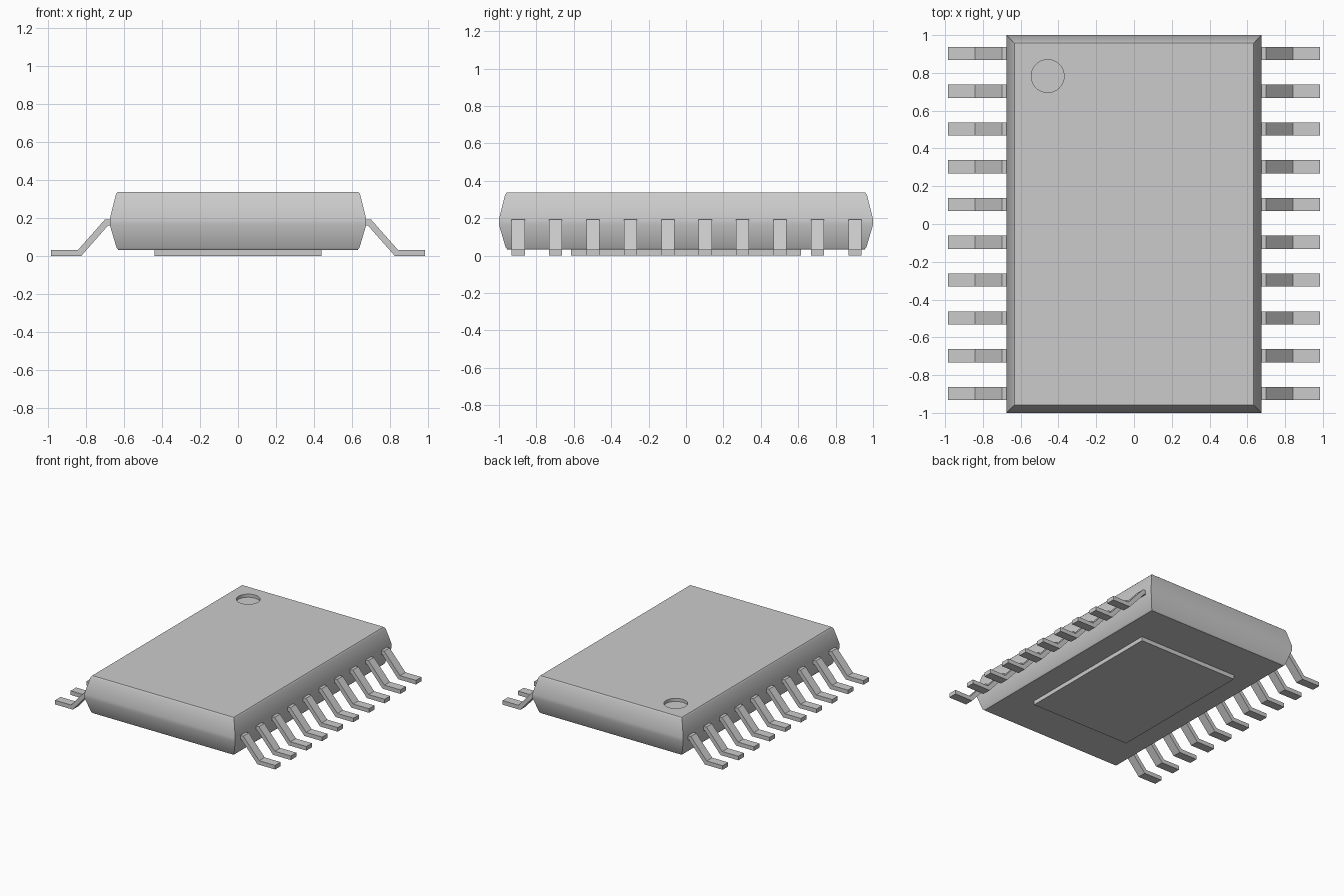
import bpy
import bmesh

if "Cube" in bpy.data.objects:
    bpy.data.objects.remove(bpy.data.objects["Cube"])

HALF_X, HALF_Y = 0.675, 1.0
BOTTOM, TOP = 0.033, 0.337
THICK = 0.033

# One plain grey for the whole package
grey = bpy.data.materials.new("plain_grey")
grey.use_nodes = True
colour = (0.6, 0.6, 0.6, 1)
grey.diffuse_color = colour
grey.node_tree.nodes["Principled BSDF"].inputs["Base Color"].default_value = colour


def add_object(name, bm):
    bmesh.ops.recalc_face_normals(bm, faces=bm.faces)
    mesh = bpy.data.meshes.new(name)
    bm.to_mesh(mesh)
    bm.free()
    mesh.materials.append(grey)
    obj = bpy.data.objects.new(name, mesh)
    bpy.context.collection.objects.link(obj)
    return obj


def activate(obj):
    bpy.ops.object.select_all(action="DESELECT")
    obj.select_set(True)
    bpy.context.view_layer.objects.active = obj


# Body: stacked rectangular rings given as (height, inset)
def build_body():
    bm = bmesh.new()
    levels = [(BOTTOM, 0.045), (0.043, 0.036), (0.165, 0.0),
              (0.195, 0.0), (0.327, 0.033), (TOP, 0.042)]
    rings = []
    for z, inset in levels:
        x, y = HALF_X - inset, HALF_Y - inset
        rings.append([bm.verts.new((sx * x, sy * y, z))
                      for sx, sy in ((-1, -1), (1, -1), (1, 1), (-1, 1))])
    for low, high in zip(rings, rings[1:]):
        for i in range(4):
            j = (i + 1) % 4
            bm.faces.new((low[i], low[j], high[j], high[i]))
    bm.faces.new(rings[0])
    bm.faces.new(rings[-1])
    return add_object("body", bm)


body = build_body()

# Shallow round index recess sunk into the top
bpy.ops.mesh.primitive_cylinder_add(vertices=48, radius=0.087, depth=0.05,
                                    location=(-0.457, 0.783, TOP))
cutter = bpy.context.object
cutter.name = "recess_cutter"
cutter.hide_render = True
cutter.data.materials.append(grey)
cut = body.modifiers.new("index_recess", "BOOLEAN")
cut.operation = "DIFFERENCE"
cut.solver = "EXACT"
cut.object = cutter
activate(body)
bpy.ops.object.modifier_apply(modifier=cut.name)
bpy.data.objects.remove(cutter)
bpy.ops.object.shade_smooth_by_angle(angle=0.5)

# Thermal pad under the body
bm = bmesh.new()
bmesh.ops.create_cube(bm, size=1)
pad_height = BOTTOM + 0.01
for v in bm.verts:
    v.co = (v.co.x * 0.88, v.co.y * 1.23, (v.co.z + 0.5) * pad_height)
add_object("thermal_pad", bm)


# Gull-wing lead: side profile extruded across its width
def build_lead(name, side, y, width=0.07):
    profile = [(0.62, 0.193), (0.7, 0.193), (0.842, THICK), (0.985, THICK),
               (0.985, 0.0), (0.826, 0.0), (0.685, 0.16), (0.62, 0.16)]
    bm = bmesh.new()
    face = bm.faces.new([bm.verts.new((side * x, y - width / 2, z))
                         for x, z in profile])
    result = bmesh.ops.extrude_face_region(bm, geom=[face])
    moved = [g for g in result["geom"] if isinstance(g, bmesh.types.BMVert)]
    bmesh.ops.translate(bm, verts=moved, vec=(0, width, 0))
    add_object(name, bm)


for label, side in (("left", 1), ("right", -1)):
    for i in range(10):
        build_lead(f"{label}_lead_{i + 1}", side, 0.903 - 0.2 * i)
